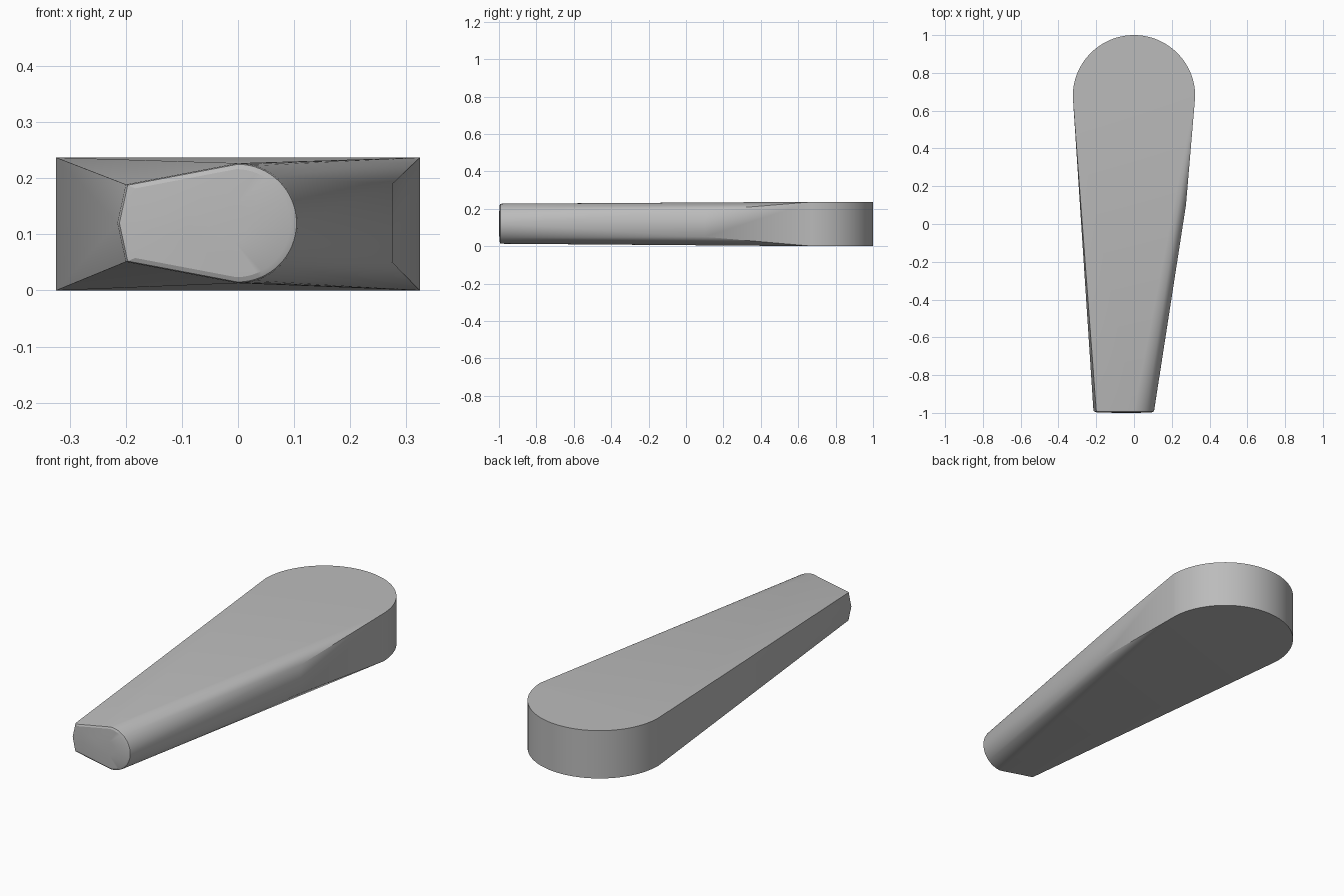
import bpy, bmesh, math

cube = bpy.data.objects.get("Cube")
if cube:
    bpy.data.objects.remove(cube, do_unlink=True)

HEIGHT, END_R, TIP_R = 0.237, 0.324, 0.107
MID = HEIGHT / 2 + 0.0015

# Single grey finish
mat = bpy.data.materials.new("plain grey")
mat.use_nodes = True
grey = (0.5, 0.5, 0.5, 1)
mat.diffuse_color = grey
mat.node_tree.nodes["Principled BSDF"].inputs["Base Color"].default_value = grey

points = []

# Narrow tip section: round on the left, tapered to a shallow point on the right
tip = [(-0.2, -0.069), (-0.215, 0), (-0.2, 0.069)]
for i in range(33):
    a = math.pi / 2 - math.pi * i / 32
    tip.append((TIP_R * math.cos(a), TIP_R * math.sin(a)))

# Slightly domed tip face, as shrinking rings
for y, s in ((-0.985, 1), (-0.993, 0.98), (-0.997, 0.9), (-1, 0.35)):
    for x, z in tip:
        points.append((-0.03 + (x + 0.03) * s, y, MID + z * s))

# Flat side panel edge that blends the round flank into the wide end
for z in (0.05, 0.19):
    points.append((0.275, 0.1, z))

# Wide half-round end
for i in range(65):
    a = math.pi * i / 64
    for z in (0, HEIGHT):
        points.append((END_R * math.cos(a), 1 - END_R + END_R * math.sin(a), z))

# Skin the sections into one tapered body
bm = bmesh.new()
for p in points:
    bm.verts.new(p)
hull = bmesh.ops.convex_hull(bm, input=bm.verts[:])
loose = [v for v in bm.verts if not v.link_faces]
bmesh.ops.delete(bm, geom=loose, context='VERTS')
bmesh.ops.dissolve_limit(bm, angle_limit=math.radians(0.3),
                         verts=bm.verts[:], edges=bm.edges[:])
bmesh.ops.recalc_face_normals(bm, faces=bm.faces[:])
mesh = bpy.data.meshes.new("tapered_body")
bm.to_mesh(mesh)
bm.free()
mesh.materials.append(mat)

body = bpy.data.objects.new("tapered_body", mesh)
bpy.context.collection.objects.link(body)
bpy.ops.object.select_all(action='DESELECT')
body.select_set(True)
bpy.context.view_layer.objects.active = body
bpy.ops.object.shade_smooth_by_angle(angle=math.radians(20))
